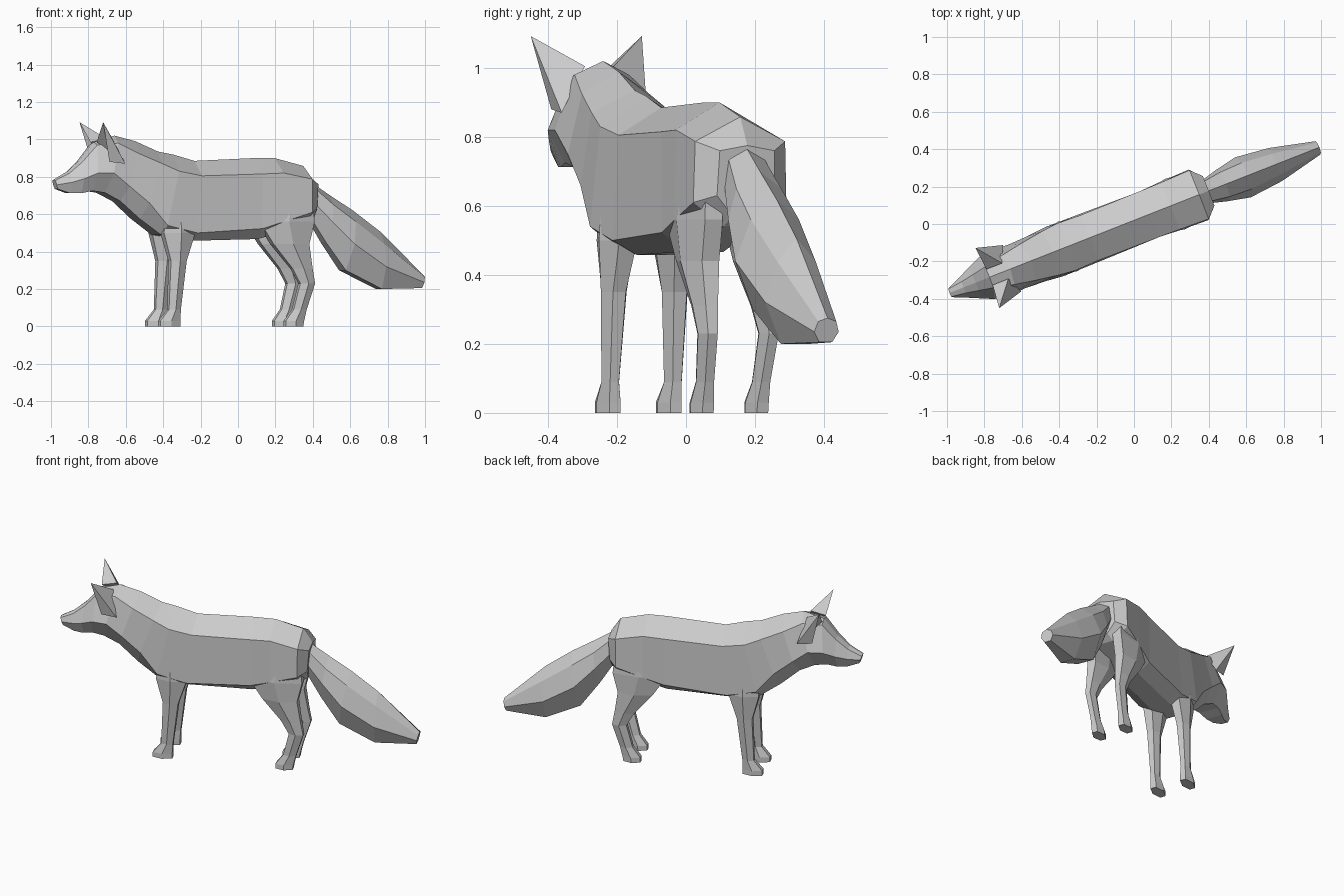
import bpy, bmesh, math

TURN = math.radians(21.5)   # the animal stands turned on the grid


def finish(name, bm, mirror=False):
    bmesh.ops.recalc_face_normals(bm, faces=bm.faces)
    me = bpy.data.meshes.new(name)
    bm.to_mesh(me)
    bm.free()
    ob = bpy.data.objects.new(name, me)
    bpy.context.collection.objects.link(ob)
    ob.rotation_euler.z = TURN
    ob.location.y = 0.02
    if mirror:
        m = ob.modifiers.new("Mirror", 'MIRROR')
        m.use_axis = (False, True, False)
        m.use_mirror_merge = False
    return ob


def loft(name, rings, mirror=False):
    bm = bmesh.new()
    loops = [[bm.verts.new(p) for p in r] for r in rings]
    n = len(loops[0])
    for a, b in zip(loops, loops[1:]):
        for i in range(n):
            j = (i + 1) % n
            bm.faces.new((a[i], a[j], b[j], b[i]))
    bm.faces.new(loops[0])
    bm.faces.new(loops[-1])
    return finish(name, bm, mirror)


def section(ut, ub, zt, w1, z1, w2, z2, wb, zb):
    """Symmetric seven-sided section with a ridge, leaning from ut to ub."""
    half = [(w1, z1), (w2, z2), (wb, zb)]
    pts = [(0, zt)] + half + [(-w, z) for w, z in reversed(half)]
    return [(ut + (ub - ut) * (zt - z) / (zt - zb), w, z) for w, z in pts]


def leg_section(z, u0, u1, v0, v1):
    """Six-sided level section of a leg."""
    shape = [(0, .25), (0, .75), (.5, 1), (1, .75), (1, .25), (.5, 0)]
    return [(u0 + (u1 - u0) * a, v0 + (v1 - v0) * b, z) for a, b in shape]


# Head, neck and trunk, nose to rump
body = [
    (-1.06, -1.045, .785, .022, .78, .028, .757, .02, .735),
    (-.98, -.975, .83, .032, .82, .06, .77, .035, .712),
    (-.91, -.92, .89, .045, .88, .088, .79, .05, .712),
    (-.83, -.86, .985, .06, .97, .118, .82, .06, .725),
    (-.71, -.79, 1.02, .085, .98, .13, .82, .065, .715),
    (-.59, -.70, .99, .105, .925, .125, .75, .06, .67),
    (-.46, -.59, .935, .125, .87, .13, .66, .065, .575),
    (-.37, -.47, .918, .135, .83, .14, .54, .07, .49),
    (-.25, -.29, .885, .13, .805, .138, .50, .06, .458),
    (.09, .09, .90, .133, .815, .132, .523, .06, .467),
    (.21, .21, .90, .135, .82, .14, .56, .06, .50),
    (.375, .37, .858, .14, .787, .145, .61, .05, .54),
    (.43, .415, .775, .085, .76, .09, .63, .04, .57),
]
loft("body_and_head", [section(*r) for r in body])

# Bushy tail
tail = [
    (.42, .41, .77, .055, .74, .065, .66, .03, .575),
    (.53, .49, .70, .07, .65, .09, .56, .04, .45),
    (.66, .60, .62, .075, .56, .115, .44, .05, .30),
    (.82, .81, .505, .06, .44, .095, .32, .045, .20),
    (1.065, 1.05, .275, .028, .265, .038, .235, .02, .205),
]
loft("tail", [section(*r) for r in tail])

# Front legs
front = [
    (0, -.49, -.375, .06, .13), (.03, -.49, -.375, .06, .13),
    (.09, -.44, -.372, .07, .125), (.35, -.43, -.34, .055, .135),
    (.50, -.47, -.29, .03, .143), (.68, -.45, -.32, .04, .13),
]
loft("front_legs", [leg_section(*r) for r in front], True)

# Hind legs
hind = [
    (0, .235, .335, .05, .12), (.03, .235, .34, .05, .12),
    (.09, .28, .355, .06, .115), (.23, .315, .40, .065, .125),
    (.31, .27, .385, .055, .13), (.44, .16, .365, .035, .142),
    (.56, .08, .395, .035, .145), (.70, .14, .38, .05, .13),
]
loft("hind_legs", [leg_section(*r) for r in hind], True)

# Ears: tall pyramids with a hollowed front
bm = bmesh.new()
tip = bm.verts.new((-.843, .173, 1.092))
base = [bm.verts.new(p) for p in (
    (-.83, .045, .985), (-.74, .045, 1.005), (-.70, .133, .87),
    (-.79, .13, .88), (-.775, .09, .94))]
for i in range(5):
    bm.faces.new((tip, base[i], base[(i + 1) % 5]))
bm.faces.new(base)
finish("ears", bm, True)
